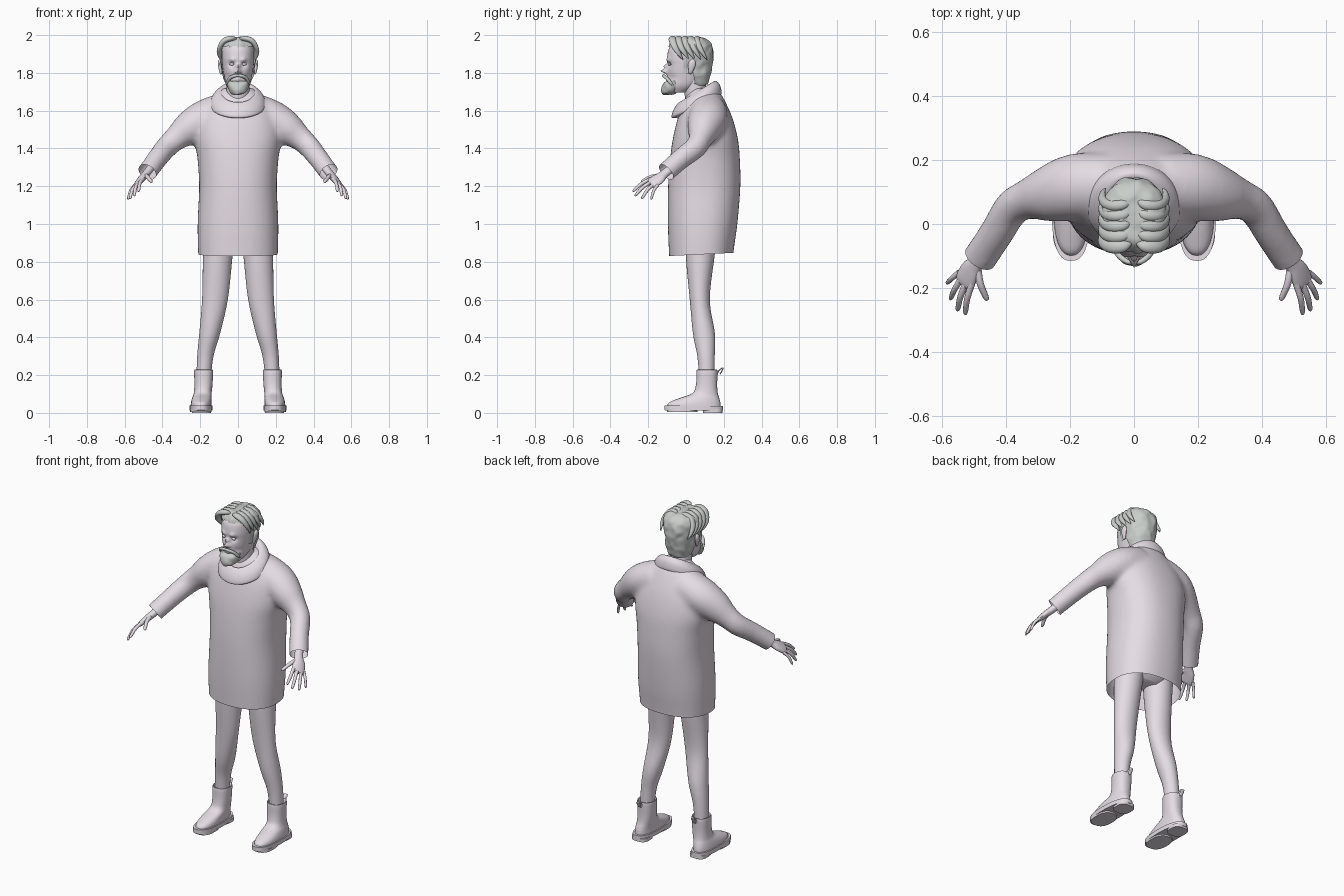
import bpy, bmesh, math
from mathutils import Vector, noise


def material(name, rgb):
    m = bpy.data.materials.new(name)
    m.diffuse_color = (*rgb, 1)
    return m


CLOTH = material("pale_lilac", (0.78, 0.72, 0.78))
HAIR = material("hair_grey", (0.58, 0.61, 0.59))


def spline(rows, k=5):
    """Catmull-Rom through rows of numbers."""
    out = []
    for i in range(len(rows) - 1):
        p0, p1, p2, p3 = (rows[max(i - 1, 0)], rows[i], rows[i + 1], rows[min(i + 2, len(rows) - 1)])
        for j in range(k):
            t = j / k
            out.append([0.5 * (2 * b + (c - a) * t + (2 * a - 5 * b + 4 * c - d) * t * t
                               + (3 * b - a - 3 * c + d) * t ** 3) for a, b, c, d in zip(p0, p1, p2, p3)])
    return out + [list(rows[-1])]


def loft(name, rings, mat=CLOTH, cap=True, mirror=False, sculpt=None, cut=None):
    """Skin rings of points; optionally reshape or trim vertices, and mirror in x."""
    bm = bmesh.new()
    vs = [[bm.verts.new(p) for p in r] for r in rings]
    n = len(rings[0])
    for a, b in zip(vs, vs[1:]):
        for i in range(n):
            bm.faces.new((a[i], a[(i + 1) % n], b[(i + 1) % n], b[i]))
    if cap:
        bm.faces.new(vs[0])
        bm.faces.new(vs[-1])
    if sculpt:
        for v in bm.verts:
            v.co = sculpt(v.co.copy())
    if cut:
        bmesh.ops.delete(bm, geom=[v for v in bm.verts if cut(v.co)], context='VERTS')
    if mirror:
        d = bmesh.ops.duplicate(bm, geom=bm.verts[:] + bm.edges[:] + bm.faces[:])
        for g in d["geom"]:
            if isinstance(g, bmesh.types.BMVert):
                g.co.x *= -1
    bmesh.ops.recalc_face_normals(bm, faces=bm.faces[:])
    me = bpy.data.meshes.new(name)
    bm.to_mesh(me)
    bm.free()
    me.materials.append(mat)
    ob = bpy.data.objects.new(name, me)
    bpy.context.collection.objects.link(ob)
    return ob


def oval(rx, yf, yb, zf, zb=None, cx=0, p=2, n=48):
    """Superellipse ring between front yf and back yb, tilted from zf to zb."""
    zb = zf if zb is None else zb
    pts = []
    for i in range(n):
        a = 2 * math.pi * i / n
        c, s = [math.copysign(abs(q) ** (2 / p), q) for q in (math.cos(a), math.sin(a))]
        pts.append((cx + rx * c, (yf + yb) / 2 + (yb - yf) / 2 * s, (zf + zb) / 2 + (zb - zf) / 2 * s))
    return pts


def tube(name, path, mat=CLOTH, ref=(0, 0, 1), n=16, k=5, mirror=True):
    """Tube through rows of (x, y, z, ru, rv)."""
    rows = spline(path, k)
    P = [Vector(r[:3]) for r in rows]
    rings = []
    for i, r in enumerate(rows):
        t = P[min(i + 1, len(P) - 1)] - P[max(i - 1, 0)]
        u = t.cross(Vector(ref)).normalized()
        v = u.cross(t).normalized()
        rings.append([P[i] + u * r[3] * math.cos(2 * math.pi * j / n)
                      + v * r[4] * math.sin(2 * math.pi * j / n) for j in range(n)])
    return loft(name, rings, mat, mirror=mirror)


# Coat: body and sleeves fused, then opened at hem and cuffs
body = loft("coat", [oval(r[1], r[2], r[3], r[0], p=2.3) for r in spline([
    (0.74, .205, -.085, .245), (0.84, .211, -.09, .25), (1.0, .214, -.096, .272), (1.2, .206, -.095, .288),
    (1.35, .215, -.084, .285), (1.45, .23, -.07, .275), (1.55, .215, -.047, .25),
    (1.63, .165, -.022, .217), (1.69, .115, .01, .185), (1.72, .08, .04, .16)])])
sleeve = tube("sleeve", [
    (.08, .12, 1.595, .10, .10), (.18, .115, 1.555, .105, .10), (.26, .095, 1.505, .09, .09),
    (.33, .077, 1.452, .064, .066), (.38, .05, 1.405, .057, .06), (.43, -.03, 1.342, .054, .055),
    (.48, -.105, 1.275, .054, .052), (.515, -.155, 1.23, .054, .052)], n=32)
bpy.ops.object.select_all(action='DESELECT')
body.select_set(True)
sleeve.select_set(True)
bpy.context.view_layer.objects.active = body
bpy.ops.object.join()
m = body.modifiers.new("fuse", 'REMESH')
m.mode = 'VOXEL'
m.voxel_size = 0.012
m = body.modifiers.new("soften", 'SMOOTH')
m.factor, m.iterations = 0.5, 14
dg = bpy.context.evaluated_depsgraph_get()
me = bpy.data.meshes.new_from_object(body.evaluated_get(dg))
body.modifiers.clear()
bm = bmesh.new()
bm.from_mesh(me)


def trim(co, no, keep):
    vs = {v for v in bm.verts if keep(v.co)}
    geom = list(vs) + [e for e in bm.edges if set(e.verts) <= vs] + [f for f in bm.faces if set(f.verts) <= vs]
    bmesh.ops.bisect_plane(bm, geom=geom, plane_co=co, plane_no=no, clear_outer=True)


trim((0, 0, .835), (0, .05, -1), lambda c: c.z < 1)
for s in (-1, 1):
    trim((s * .48, -.105, 1.275), (s * .05, -.075, -.067), lambda c: c.x * s > .4)
bm.to_mesh(me)
bm.free()
me.materials.clear()
me.materials.append(CLOTH)
body.data = me

# Folded collar
loft("collar", [oval(*r, n=64) for r in spline([
    (.085, -.005, .11, 1.60, 1.69), (.08, -.025, .125, 1.64, 1.735), (.10, -.042, .155, 1.64, 1.757),
    (.135, -.066, .18, 1.605, 1.735), (.147, -.076, .188, 1.565, 1.69), (.125, -.05, .17, 1.56, 1.68)])],
    cap=False)

# Trousers
loft("trouser_leg", [oval(r[2], r[3], r[4], r[0], cx=r[1], n=32) for r in spline([
    (.98, .10, .085, .0, .17), (.82, .108, .078, .0, .15), (.6, .122, .068, .02, .126),
    (.42, .15, .055, .037, .153), (.3, .173, .043, .06, .152), (.18, .182, .038, .07, .15)])], mirror=True)
loft("hips", [oval(r[1], r[2], r[3], r[0]) for r in spline([
    (.88, .10, .03, .14), (.93, .16, .0, .18), (1.05, .17, -.01, .2)])])

# Boots: upper, sole, heel and pull loop
loft("boot", [oval(r[2], r[3], r[4], r[0], cx=r[1], p=2.3, n=32) for r in spline([
    (.19, .182, .042, .07, .155), (.222, .182, .044, .062, .16), (.222, .182, .05, .056, .167),
    (.15, .183, .048, .053, .165), (.105, .187, .047, .035, .168), (.078, .192, .051, -.035, .176),
    (.055, .195, .054, -.09, .182), (.03, .196, .055, -.1, .184)], 4)], mirror=True)
loft("boot_sole", [oval(.06, -.115, .196, z0, z1, cx=.196, p=2.5) for z0, z1 in
                   ((.014, .012), (.04, .036))], mirror=True)
loft("boot_heel", [oval(.05, .09, .193, z, cx=.193, p=3) for z in (0, .02)], mirror=True)
loft("boot_forefoot", [oval(.056, -.1, .06, z, cx=.197, p=2.5) for z in (.004, .02)], mirror=True)
tube("boot_pull_loop", [(.183, .16, .19, .012, .003), (.183, .175, .225, .012, .003),
                        (.183, .197, .237, .012, .003), (.183, .18, .205, .012, .003)], ref=(0, 1, .3), n=8)

# Hands
FACING = (.71, -.2, .67)
tube("palm", [(.44, -.04, 1.325, .024, .022), (.487, -.115, 1.265, .025, .02), (.51, -.145, 1.24, .036, .018),
              (.527, -.178, 1.218, .038, .014), (.532, -.19, 1.21, .03, .008)], ref=FACING)
for name, base, tip, r in (
        ("thumb", (.488, -.135, 1.258), (.457, -.238, 1.222), .011),
        ("index_finger", (.505, -.185, 1.238), (.526, -.282, 1.172), .0095),
        ("middle_finger", (.524, -.185, 1.222), (.55, -.27, 1.148), .0095),
        ("ring_finger", (.538, -.17, 1.21), (.572, -.235, 1.132), .009),
        ("little_finger", (.545, -.15, 1.206), (.583, -.185, 1.13), .008)):
    a, b = Vector(base), Vector(tip)
    bend = Vector((.006, -.004, .008))
    tube(name, [(*(a.lerp(b, t) + bend * (1 - abs(2 * t - 1))), r * w, r * w) for t, w in
                ((0, 1.1), (.45, 1), (.85, .85), (.97, .6), (1, .15))], n=10, k=3)


# Head: skull loft with sculpted features as (x, y, z, radius, push in y)
FEATURES = [(.033, -.09, 1.846, .015, .013), (.03, -.098, 1.868, .014, -.009), (0, -.1, 1.81, .011, -.036),
            (0, -.1, 1.835, .011, -.022), (.013, -.1, 1.803, .009, -.012), (.05, -.07, 1.775, .02, .008),
            (0, -.1, 1.768, .012, -.008)]


def face(c):
    if c.y < 0.02:
        push = 0
        for x, y, z, r, d in FEATURES:
            dist = (abs(c.x) - x) ** 2 + (c.z - z) ** 2
            push += d * math.exp(-dist / (r * r))
        c.y += push
    return c


loft("head", [oval(r[1], r[2], r[3], r[0], p=2.2, n=96) for r in spline([
    (1.695, .035, -.085, .0), (1.73, .06, -.097, .06), (1.78, .073, -.1, .105), (1.84, .083, -.098, .125),
    (1.88, .086, -.1, .13), (1.93, .083, -.09, .125), (1.965, .065, -.06, .10), (1.98, .03, -.03, .06)], 8)],
    sculpt=face)
tube("neck", [(0, .075, 1.56, .068, .07), (0, .055, 1.67, .062, .06), (0, .04, 1.78, .062, .06)],
     ref=(0, 1, 0), n=32, mirror=False)
tube("ear", [(.088, .02, 1.795, .006, .005), (.092, .025, 1.81, .012, .008), (.097, .03, 1.84, .02, .009),
             (.098, .034, 1.86, .016, .008), (.094, .034, 1.872, .006, .004)], ref=(1, 0, 0))
tube("eye", [(.022, -.088, 1.846, .002, .002), (.028, -.088, 1.846, .007, .007), (.038, -.087, 1.846, .007, .007),
             (.044, -.083, 1.846, .002, .002)])


# Hair: cap trimmed at the hairline, with swept locks from a middle parting
def tousle(c):
    return c + noise.noise_vector(c * 28) * .006


loft("hair", [oval(r[1], r[2], r[3], r[0], p=2.2, n=96) for r in spline([
    (1.735, .06, .0, .112), (1.78, .08, -.06, .128), (1.84, .09, -.09, .14), (1.89, .096, -.1, .145),
    (1.94, .1, -.088, .14), (1.97, .088, -.075, .118), (1.987, .055, -.055, .08), (1.99, .015, -.01, .03)], 6)],
    HAIR, sculpt=tousle,
    cut=lambda c: (c.z < 1.935 and c.y < -.015 - (1.87 - c.z) * .1) or (c.z < 1.79 and c.y < .04))
for i in range(5):
    y = -.062 + i * .032
    w = .02 - .001 * i
    tube("hair_lock", [(.004, y + .012, 1.972, .005, .004), (.035, y - .006, 1.982, w, .014),
                       (.075, y - .008, 1.968, w, .014), (.097, y + .008, 1.93, w * .9, .012),
                       (.098, y + .03, 1.895, w * .6, .008), (.09, y + .045, 1.87, .003, .002)],
         HAIR, ref=(.5, 0, .87), n=12)

# Beard and moustache
loft("beard", [oval(r[1], r[2], r[3], r[0], p=2.2) for r in spline([
    (1.684, .012, -.115, -.08), (1.69, .035, -.126, -.055), (1.715, .052, -.131, -.035),
    (1.74, .06, -.124, -.02), (1.757, .058, -.109, -.02)])], HAIR, sculpt=tousle)
tube("moustache", [(0, -.118, 1.786, .006, .007), (.02, -.118, 1.784, .008, .009), (.042, -.103, 1.773, .009, .009),
                   (.056, -.083, 1.75, .009, .008), (.06, -.07, 1.735, .004, .004)], HAIR)

# Smooth shading with crisp edges
bpy.ops.object.select_all(action='SELECT')
bpy.context.view_layer.objects.active = body
bpy.ops.object.shade_smooth_by_angle(angle=math.radians(45))
